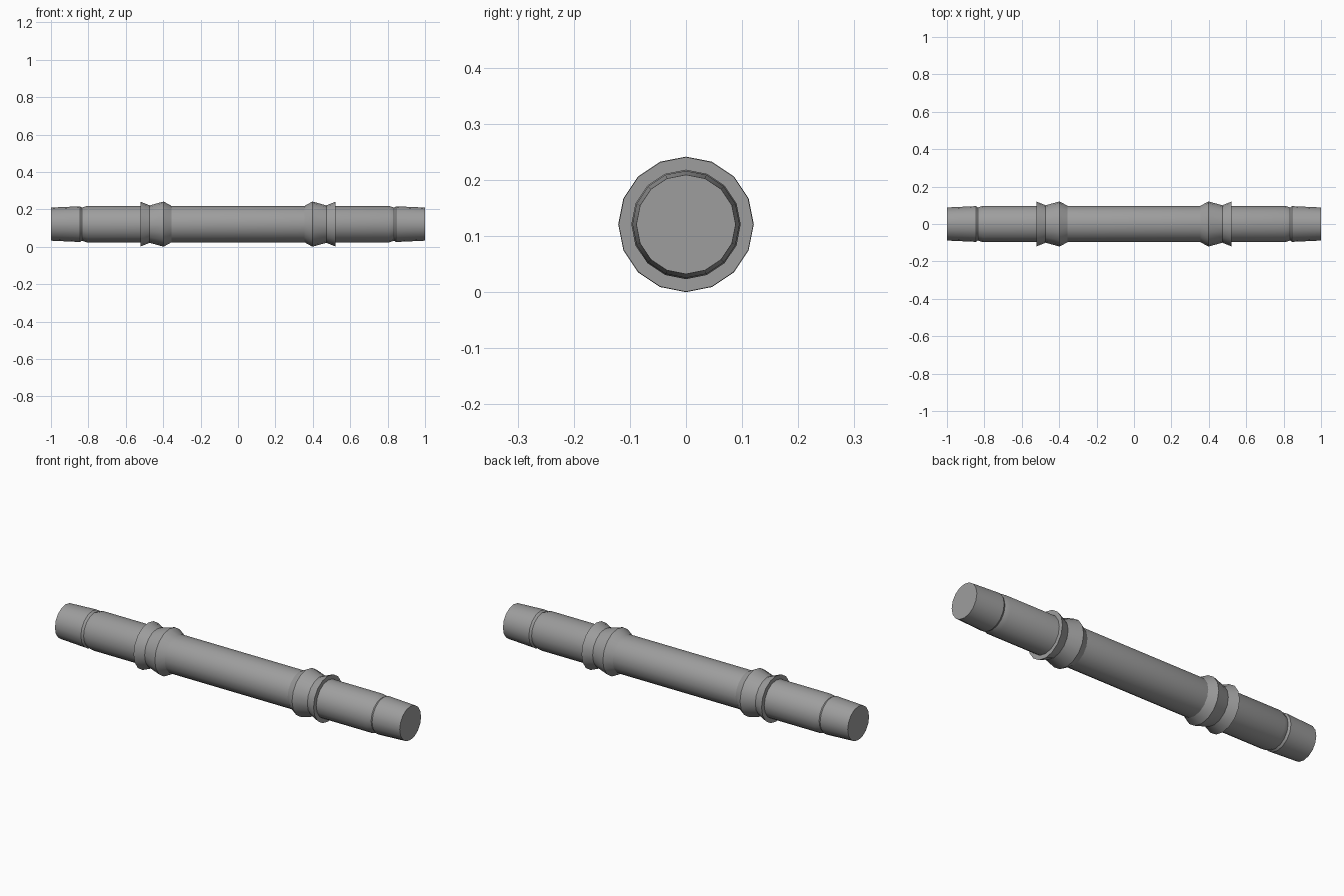
import bpy, bmesh, math

if "Cube" in bpy.data.objects:
    bpy.data.objects.remove(bpy.data.objects["Cube"])

SIDES = 16
AXIS_Z = 0.1208

# Dark grey finish shared by all parts
grey = bpy.data.materials.new("dark_grey")
grey.diffuse_color = (0.34, 0.34, 0.34, 1)
grey.use_nodes = True
grey.node_tree.nodes["Principled BSDF"].inputs["Base Color"].default_value = grey.diffuse_color


def lathe(name, profile, cap_end=False):
    """Revolve (x, radius) points about the long axis, then mirror across x = 0."""
    bm = bmesh.new()
    rings = []
    for x, r in profile:
        ring = []
        for i in range(SIDES):
            a = 2 * math.pi * i / SIDES
            ring.append(bm.verts.new((x, r * math.cos(a), r * math.sin(a))))
        rings.append(ring)
    for a, b in zip(rings, rings[1:]):
        for i in range(SIDES):
            j = (i + 1) % SIDES
            bm.faces.new((a[i], a[j], b[j], b[i]))
    if cap_end:
        bm.faces.new(rings[-1])
    # Orient every face away from the part's axis, or outward along +x when flat
    bm.normal_update()
    for f in bm.faces:
        c = f.calc_center_median()
        radial = f.normal.y * c.y + f.normal.z * c.z
        if radial < -1e-5 or (abs(radial) <= 1e-5 and f.normal.x < 0):
            f.normal_flip()
    mesh = bpy.data.meshes.new(name)
    bm.to_mesh(mesh)
    bm.free()
    mesh.materials.append(grey)
    ob = bpy.data.objects.new(name, mesh)
    bpy.context.collection.objects.link(ob)
    ob.location.z = AXIS_Z
    mod = ob.modifiers.new("mirror", 'MIRROR')
    mod.use_axis = (True, False, False)
    bpy.ops.object.select_all(action='DESELECT')
    ob.select_set(True)
    bpy.context.view_layer.objects.active = ob
    bpy.ops.object.shade_smooth_by_angle(angle=math.radians(24))
    return ob


# Central tube with a chamfered shoulder, narrow groove and tapered tip
lathe("shaft", [(0, 0.0975), (0.808, 0.0975), (0.834, 0.0885),
                (0.845, 0.0955), (1.0, 0.0885)], cap_end=True)

# Waisted collar: ridge, valley, then a flared rim with a flat outer face
lathe("collars", [(0.355, 0.097), (0.398, 0.1208), (0.472, 0.1),
                  (0.522, 0.12), (0.522, 0.097)])
